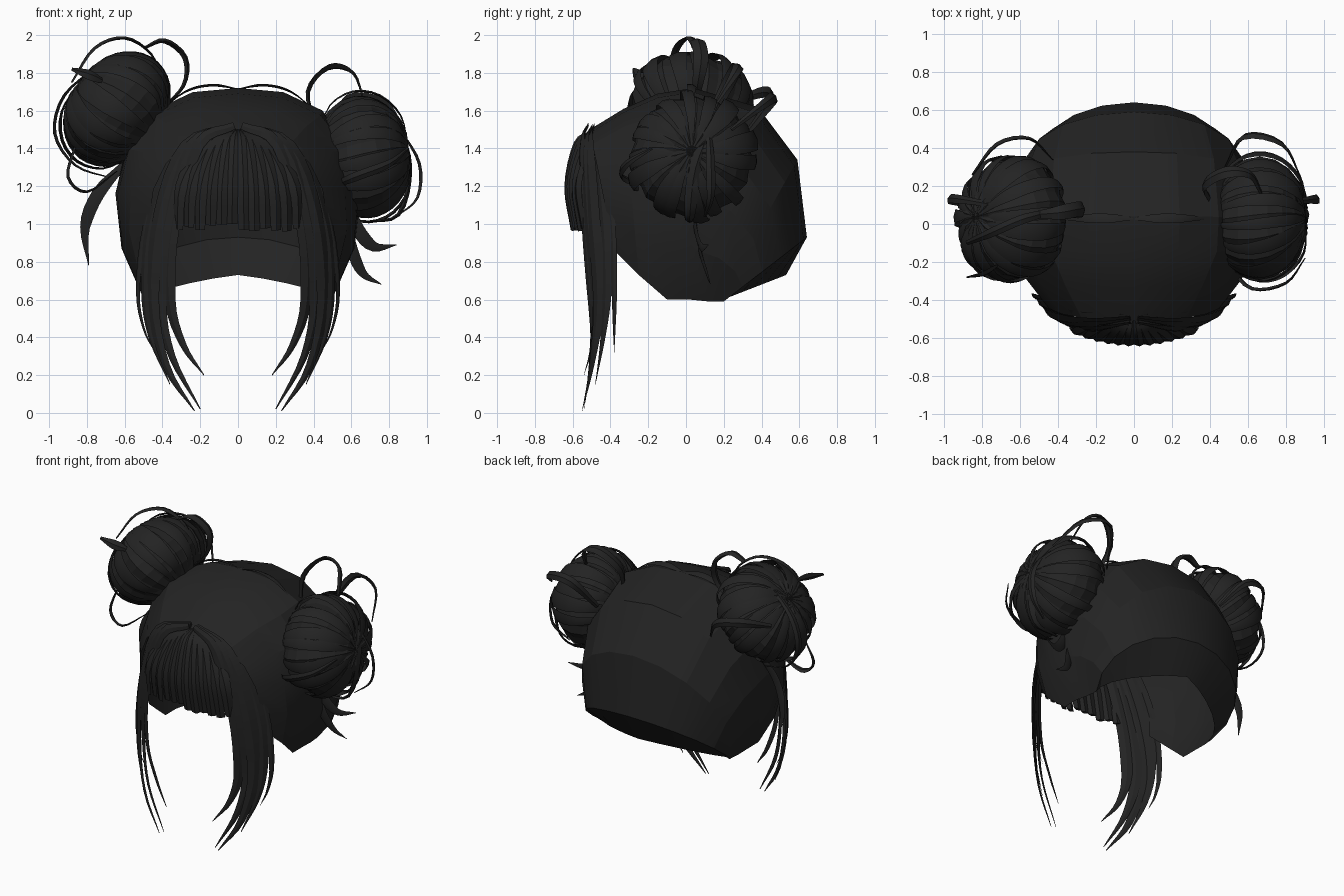
import bpy, bmesh, math, random
from mathutils import Vector, Matrix

random.seed(4)
cube = bpy.data.objects.get("Cube")
if cube:
    bpy.data.objects.remove(cube)

hair = bpy.data.materials.new("soft black hair")
hair.use_nodes = True
colour = (0.017, 0.017, 0.017, 1)
hair.diffuse_color = colour
hair.node_tree.nodes["Principled BSDF"].inputs["Base Color"].default_value = colour


def finish(name, bm, angle, recalc=True):
    """Turn a bmesh into a named, shaded object."""
    if recalc:
        bmesh.ops.recalc_face_normals(bm, faces=bm.faces)
    mesh = bpy.data.meshes.new(name)
    bm.to_mesh(mesh)
    bm.free()
    mesh.materials.append(hair)
    obj = bpy.data.objects.new(name, mesh)
    bpy.context.collection.objects.link(obj)
    bpy.ops.object.select_all(action='DESELECT')
    obj.select_set(True)
    bpy.context.view_layer.objects.active = obj
    bpy.ops.object.shade_smooth_by_angle(angle=math.radians(angle))


def smooth_path(points, steps):
    """Catmull-Rom samples through the control points."""
    pts = [Vector(p) for p in points]
    pts = [2 * pts[0] - pts[1]] + pts + [2 * pts[-1] - pts[-2]]
    out = []
    for a, b, c, d in zip(pts, pts[1:], pts[2:], pts[3:]):
        for s in range(steps):
            t = s / steps
            out.append(b + (c - a) * t / 2 + (2 * a - 5 * b + 4 * c - d) * t * t / 2
                       + (3 * b - a - 3 * c + d) * t ** 3 / 2)
    return out + [pts[-2]]


def add_lock(bm, points, width, centre=None, root=0.5, tip=0.05, steps=4, thick=0.14):
    """Add a flat tapered lock whose broad side faces away from the centre."""
    path = smooth_path(points, steps)
    last = len(path) - 1
    rows = []
    for i, p in enumerate(path):
        t = i / last
        tangent = (path[min(i + 1, last)] - path[max(i - 1, 0)]).normalized()
        out = p - Vector(centre) if centre else Vector((p.x, p.y, 0.1))
        side = tangent.cross(out).normalized()
        normal = side.cross(tangent).normalized()
        scale = min(1, root + (1 - root) * t * 3.5, tip + (1 - tip) * (1 - t) * 2.2)
        w = side * width * scale / 2
        h = normal * width * scale * thick
        rows.append([bm.verts.new(q) for q in (p - w, p + h, p + w, p - h)])
    for a, b in zip(rows, rows[1:]):
        for k in range(4):
            j = (k + 1) % 4
            bm.faces.new((a[k], a[j], b[j], b[k]))
    bm.faces.new(rows[0])
    bm.faces.new(rows[-1])


def mirrored(points):
    return [(-x, y, z) for x, y, z in points]


# Scalp cap: ear-to-ear arches from the hairline to the nape
# (top y, top z, ear y, ear z, half width, sweep in degrees, fullness)
arches = [
    (-0.51, 1.50, -0.38, 0.86, 0.47, 108, 1.1),
    (-0.33, 1.61, -0.25, 0.73, 0.58, 116, 1.2),
    (-0.15, 1.69, -0.10, 0.60, 0.64, 129, 1.25),
    (0.04, 1.72, 0.02, 0.60, 0.65, 130, 1.25),
    (0.38, 1.62, 0.12, 0.59, 0.62, 128, 1.1),
    (0.59, 1.34, 0.17, 0.59, 0.57, 122, 1),
    (0.64, 0.93, 0.20, 0.59, 0.52, 112, 1),
    (0.53, 0.73, 0.17, 0.59, 0.48, 95, 0.6),
]
bm = bmesh.new()
rows = []
for ty, tz, ey, ez, half, sweep, full in arches:
    row = []
    for k in range(-6, 7):
        a = math.radians(sweep) * k / 6
        f = ((1 - math.cos(a)) / (1 - math.cos(math.radians(sweep)))) ** full
        row.append(bm.verts.new((half * math.sin(a), ty + (ey - ty) * f, tz + (ez - tz) * f)))
    rows.append(row)
for a, b in zip(rows, rows[1:]):
    for k in range(12):
        bm.faces.new((a[k], a[k + 1], b[k + 1], b[k]))
finish("scalp_cap", bm, 18, recalc=False)

# Thin crown ridges running from the parting into each bun
bm = bmesh.new()
for flip in (list, mirrored):
    add_lock(bm, flip([(0, 0.03, 1.715), (0.14, 0.03, 1.735), (0.28, 0.03, 1.7), (0.42, 0.03, 1.59)]),
             0.05, root=0.3)
finish("crown_ridges", bm, 35)

# Blunt fringe fanning out from the parting
bm = bmesh.new()
for flip in (list, mirrored):
    for i in range(6):
        x = 0.03 + 0.057 * i
        drop = 0.975 + random.uniform(-0.015, 0.03)
        y = -0.62 + 0.6 * x * x
        add_lock(bm, flip([(x * 0.25, -0.5, 1.49), (x * 0.62, y + 0.04, 1.43 - x * 0.15),
                           (x * 0.95, y - 0.01, 1.2), (x, y + 0.02, drop)]),
                 0.08, root=0.4, tip=0.7, thick=0.2)
finish("fringe", bm, 25)

# Long locks framing the face
long_locks = [
    (0.10, [(0.02, -0.49, 1.51), (0.27, -0.51, 1.41), (0.41, -0.49, 1.05), (0.45, -0.46, 0.6),
            (0.38, -0.5, 0.25), (0.23, -0.55, 0.01)]),
    (0.08, [(0.02, -0.52, 1.52), (0.21, -0.55, 1.42), (0.34, -0.53, 1.0), (0.36, -0.5, 0.6),
            (0.29, -0.5, 0.36), (0.18, -0.54, 0.2)]),
    (0.09, [(0.02, -0.5, 1.51), (0.25, -0.53, 1.41), (0.38, -0.51, 1.0), (0.41, -0.47, 0.6),
            (0.35, -0.5, 0.3), (0.2, -0.54, 0.02)]),
    (0.08, [(0.05, -0.48, 1.5), (0.32, -0.47, 1.38), (0.46, -0.43, 1.0), (0.49, -0.42, 0.65),
            (0.46, -0.44, 0.4), (0.36, -0.48, 0.15)]),
    (0.04, [(0.08, -0.47, 1.49), (0.36, -0.44, 1.35), (0.49, -0.39, 1.0), (0.53, -0.38, 0.65),
            (0.5, -0.38, 0.45), (0.44, -0.38, 0.32)]),
]
bm = bmesh.new()
for flip in (list, mirrored):
    for width, points in long_locks:
        add_lock(bm, flip(points), width)
finish("face_framing_locks", bm, 25)


# Buns: ribbed balls with broad raised bands wrapped from pole to root
def build_bun(name, centre, axis):
    frame = Matrix.Translation(centre) @ Vector(axis).to_track_quat('Z', 'Y').to_matrix().to_4x4()

    def spot(lat, lon, r):
        return frame @ Vector((0.325 * r * math.sin(lat) * math.cos(lon),
                               0.325 * r * math.sin(lat) * math.sin(lon), 0.26 * r * math.cos(lat)))

    bm = bmesh.new()
    segs, rings = 32, 10
    grid = [[bm.verts.new(spot(math.pi * k / rings, math.tau * (s + k * 0.15) / segs,
                               1.0 if s % 2 else 0.955)) for s in range(segs)]
            for k in range(1, rings)]
    for a, b in zip(grid, grid[1:]):
        for s in range(segs):
            t = (s + 1) % segs
            bm.faces.new((a[s], a[t], b[t], b[s]))
    for ring, lat in ((grid[0], 0), (grid[-1], math.pi)):
        pole = bm.verts.new(spot(lat, 0, 0.95))
        for s in range(segs):
            bm.faces.new((ring[s], ring[(s + 1) % segs], pole))
    finish(name, bm, 15)

    bm = bmesh.new()
    for i in range(16):
        lon = math.tau * (i + random.uniform(-0.25, 0.25)) / 16
        swell = random.uniform(1.0, 1.09)
        lean = random.uniform(0.1, 0.4)
        pts = [spot(0.1 + 2.5 * t, lon + lean * t, 0.95 + (swell - 0.95) * math.sin(math.pi * t) ** 0.5)
               for t in (0, 0.2, 0.4, 0.6, 0.8, 1)]
        add_lock(bm, pts, random.uniform(0.06, 0.11), centre, root=0.2, tip=0.3, steps=3, thick=0.1)
    finish(name + "_bands", bm, 25)


right_centre, left_centre = (-0.64, 0.025, 1.605), (0.66, 0.03, 1.355)
build_bun("right_bun", right_centre, (-0.75, 0.05, 0.6))
build_bun("left_bun", left_centre, (1, 0, 0.12))

# Loose loops and wisps around each bun
right_loops = [
    (0.05, [(-0.74, 0.1, 1.84), (-0.92, 0.13, 1.68), (-0.97, 0.13, 1.48), (-0.86, 0.1, 1.31), (-0.66, 0.05, 1.24)]),
    (0.05, [(-0.88, -0.1, 1.75), (-0.76, -0.05, 1.93), (-0.6, 0.02, 1.985), (-0.46, 0.06, 1.9), (-0.4, 0.08, 1.75)]),
    (0.08, [(-0.5, 0.05, 1.93), (-0.39, 0.06, 1.97), (-0.28, 0.08, 1.88), (-0.29, 0.06, 1.73), (-0.42, 0.04, 1.6)]),
    (0.06, [(-0.72, -0.22, 1.76), (-0.79, -0.26, 1.79), (-0.88, -0.28, 1.82)]),
    (0.05, [(-0.86, -0.1, 1.42), (-0.9, -0.14, 1.25), (-0.8, -0.15, 1.17), (-0.64, -0.1, 1.28)]),
    (0.06, [(-0.85, 0.26, 1.65), (-0.72, 0.42, 1.7), (-0.55, 0.45, 1.66), (-0.43, 0.34, 1.5)]),
]
left_loops = [
    (0.07, [(0.42, 0.1, 1.5), (0.37, 0.2, 1.7), (0.48, 0.27, 1.83), (0.61, 0.26, 1.8), (0.67, 0.16, 1.64)]),
    (0.07, [(0.85, 0.15, 1.55), (0.91, 0.05, 1.3), (0.85, 0.02, 1.05), (0.66, 0.02, 1.01)]),
    (0.05, [(0.86, 0.12, 1.5), (0.96, 0.13, 1.32), (0.95, 0.13, 1.14), (0.84, 0.1, 1.04)]),
    (0.06, [(0.48, 0.3, 1.45), (0.58, 0.46, 1.66), (0.78, 0.42, 1.64), (0.88, 0.24, 1.5)]),
    (0.05, [(0.5, -0.22, 1.2), (0.62, -0.34, 1.25), (0.8, -0.31, 1.32), (0.9, -0.18, 1.4)]),
]
for name, centre, loops in (("right_loops", right_centre, right_loops), ("left_loops", left_centre, left_loops)):
    bm = bmesh.new()
    for width, points in loops:
        add_lock(bm, points, width, centre, tip=0.3, thick=0.18)
    finish(name, bm, 35)

# Tapered wisps hanging below the buns
wisps = [
    (0.07, [(-0.6, 0.05, 1.32), (-0.74, 0.05, 1.16), (-0.81, 0.08, 0.98), (-0.79, 0.1, 0.78)]),
    (0.07, [(0.56, 0.04, 1.16), (0.63, 0.05, 0.98), (0.72, 0.08, 0.88), (0.84, 0.12, 0.89)]),
    (0.06, [(0.55, 0.05, 1.1), (0.6, 0.07, 0.88), (0.66, 0.11, 0.74), (0.76, 0.13, 0.68)]),
]
bm = bmesh.new()
for width, points in wisps:
    add_lock(bm, points, width, (0, 4, 1))
finish("hanging_wisps", bm, 35)
